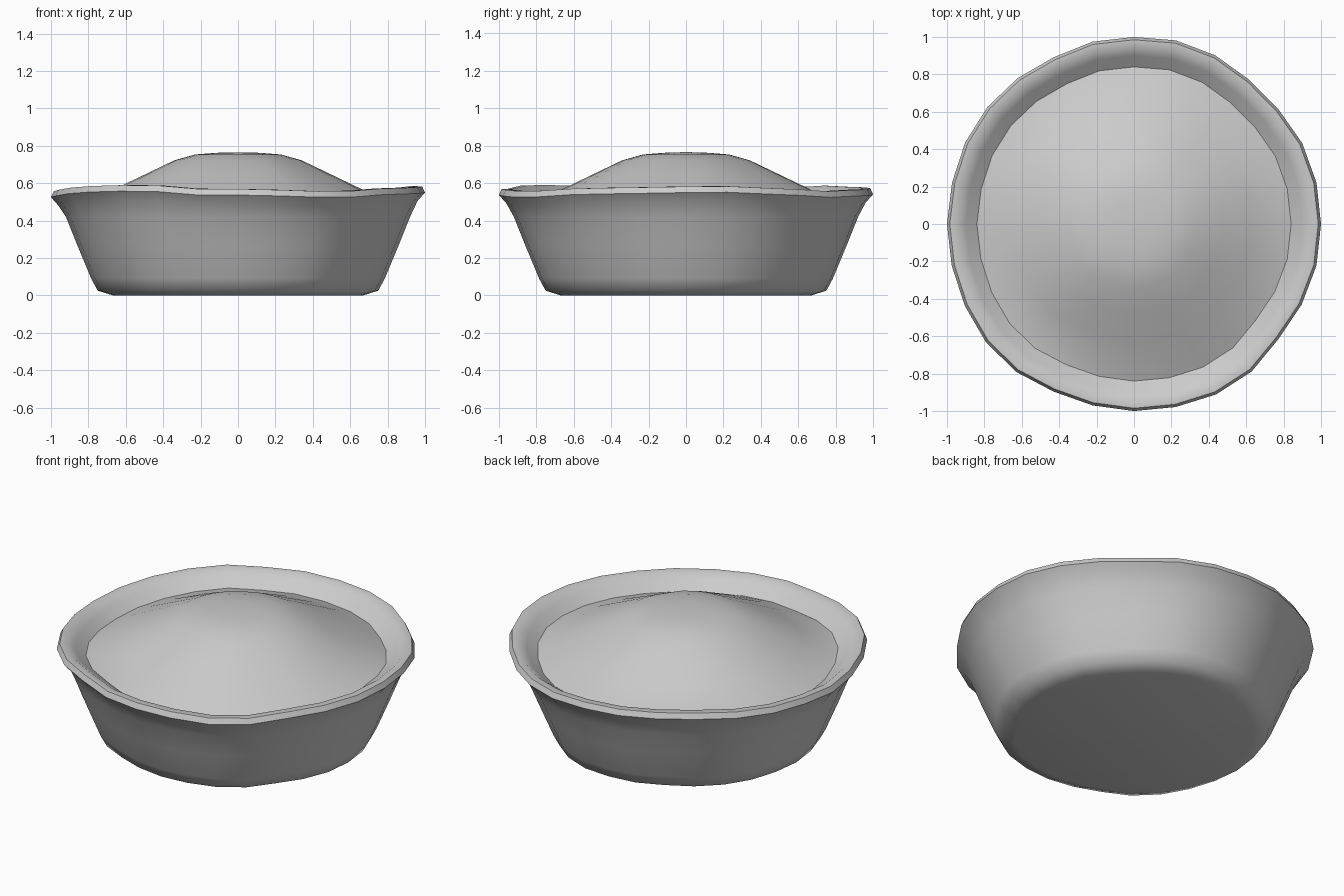
import bpy, bmesh, math, random

if "Cube" in bpy.data.objects:
    bpy.data.objects.remove(bpy.data.objects["Cube"])

random.seed(4)
SIDES = 28
jitter = [random.uniform(-1, 1) for _ in range(SIDES)]


def ring_point(i, r, z, lump):
    # hand-shaped unevenness, fading to nothing at the four extreme points
    a = 2 * math.pi * i / SIDES
    off_axis = abs(math.sin(2 * a))
    r *= 1 + lump * off_axis * (0.009 * math.sin(5 * a + 1) + 0.008 * jitter[i])
    if z > 0.45 and r > 0.8:
        z += lump * (0.012 * math.sin(3 * a + 2) + 0.007 * jitter[(i + 5) % SIDES])
    return (r * math.cos(a), r * math.sin(a), z)


def lathe(name, profile, cap_start=False, cap_end=False):
    # profile rows: radius, height, unevenness
    bm = bmesh.new()
    rings = [[bm.verts.new(ring_point(i, *p)) for i in range(SIDES)] for p in profile]
    for lo, hi in zip(rings, rings[1:]):
        for i in range(SIDES):
            j = (i + 1) % SIDES
            bm.faces.new((lo[i], lo[j], hi[j], hi[i]))
    if cap_start:
        bm.faces.new(rings[0][::-1])
    if cap_end:
        bm.faces.new(rings[-1])
    mesh = bpy.data.meshes.new(name)
    bm.to_mesh(mesh)
    bm.free()
    obj = bpy.data.objects.new(name, mesh)
    bpy.context.collection.objects.link(obj)
    bpy.ops.object.select_all(action='DESELECT')
    obj.select_set(True)
    bpy.context.view_layer.objects.active = obj
    bpy.ops.object.shade_smooth_by_angle(angle=math.radians(50))
    return obj


SEAM = (0.84, 0.495, 1.0)

# Crust: flat base, flared wall, overhanging lip, inner slope down to the filling
lathe("pie_crust", [
    (0.67, 0.0, 1.5), (0.75, 0.025, 1.5), (0.785, 0.09, 1.5),
    (0.86, 0.27, 1.3), (0.92, 0.42, 1.0), (0.96, 0.495, 1.0),
    (1.0, 0.54, 1.0), (0.985, 0.572, 1.0), (0.945, 0.573, 1.0),
    (0.90, 0.54, 1.0), SEAM,
], cap_start=True)

# Top: domed pastry lid rising from the seam
lathe("pie_top", [
    SEAM, (0.74, 0.53, 1.0), (0.63, 0.583, 1.5), (0.48, 0.655, 1.5),
    (0.34, 0.722, 1.5), (0.23, 0.753, 1.0), (0.12, 0.762, 1.0), (0.03, 0.765, 0.0),
], cap_end=True)
